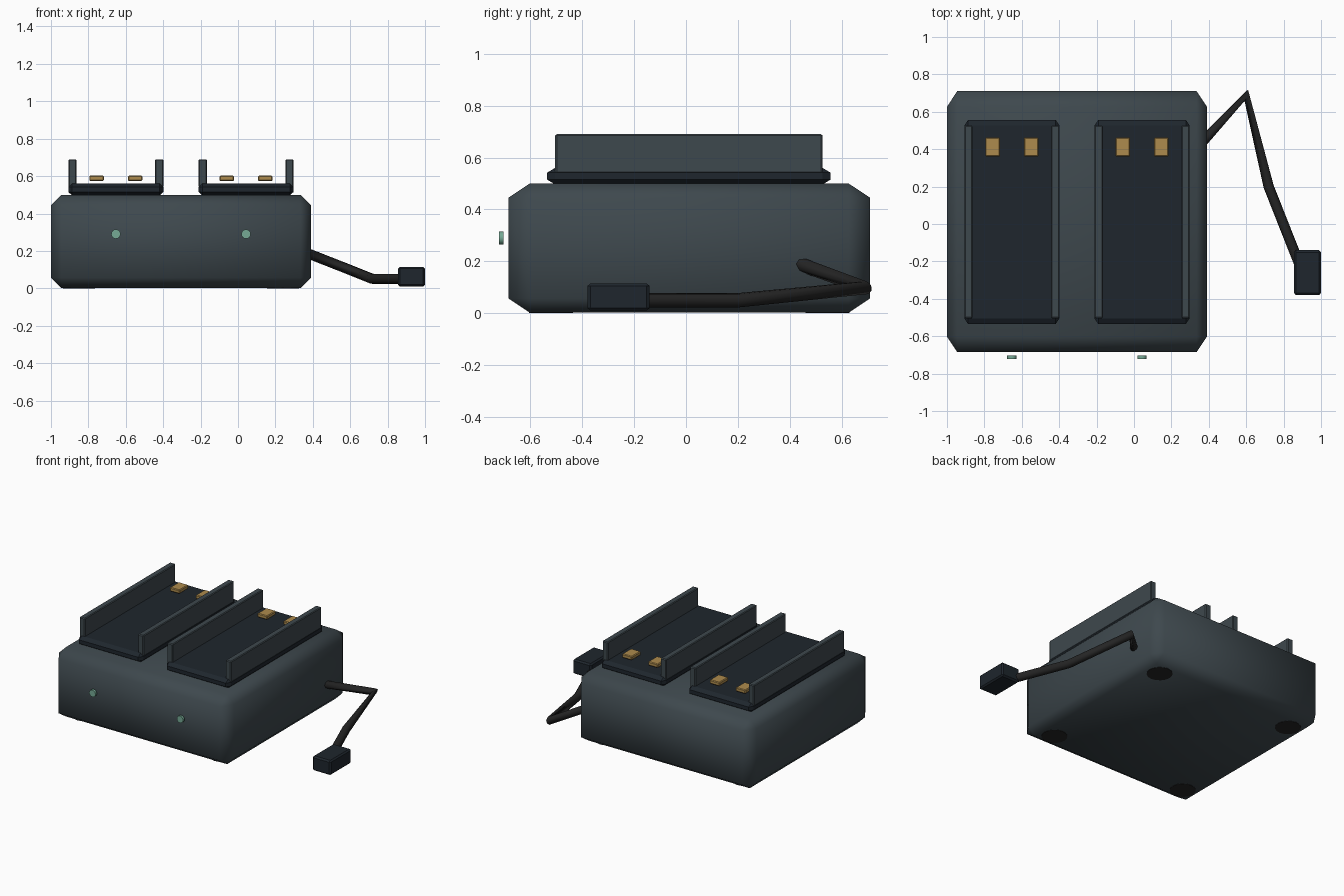
import bpy, bmesh, math
from mathutils import Vector

if "Cube" in bpy.data.objects:
    bpy.data.objects.remove(bpy.data.objects["Cube"])


def material(name, rgb):
    m = bpy.data.materials.new(name)
    m.diffuse_color = (*rgb, 1)
    m.use_nodes = True
    m.node_tree.nodes["Principled BSDF"].inputs["Base Color"].default_value = m.diffuse_color
    return m


SHELL = material("slate_shell", (0.048, 0.065, 0.075))
DARK = material("dark_plastic", (0.013, 0.019, 0.026))
RUBBER = material("black_rubber", (0.018, 0.018, 0.018))
BRASS = material("brass", (0.42, 0.26, 0.075))
LED = material("led_green", (0.18, 0.40, 0.30))


def finish(name, bm, mat, angle=None):
    me = bpy.data.meshes.new(name)
    bm.to_mesh(me)
    bm.free()
    ob = bpy.data.objects.new(name, me)
    bpy.context.collection.objects.link(ob)
    me.materials.append(mat)
    if angle:
        bpy.ops.object.select_all(action='DESELECT')
        ob.select_set(True)
        bpy.context.view_layer.objects.active = ob
        bpy.ops.object.shade_smooth_by_angle(angle=math.radians(angle))
    return ob


def box(name, lo, hi, chamfer, mat, angle=None):
    """Box with a separate chamfer width along each axis."""
    lo, hi, c = Vector(lo), Vector(hi), Vector(chamfer)
    size, mid = hi - lo, (lo + hi) / 2
    bm = bmesh.new()
    bmesh.ops.create_cube(bm, size=1)
    bmesh.ops.scale(bm, vec=[s / k for s, k in zip(size, c)], verts=bm.verts)
    bmesh.ops.bevel(bm, geom=bm.edges[:], offset=1, offset_type='OFFSET',
                    segments=1, affect='EDGES', profile=0.5)
    bmesh.ops.scale(bm, vec=c, verts=bm.verts)
    bmesh.ops.translate(bm, vec=mid, verts=bm.verts)
    return finish(name, bm, mat, angle)


def cylinder(name, centre, radius, depth, axis, mat, sides=16):
    bm = bmesh.new()
    bmesh.ops.create_cone(bm, cap_ends=True, segments=sides, radius1=radius,
                          radius2=radius, depth=depth)
    turn = Vector((0, 0, 1)).rotation_difference(Vector(axis)).to_matrix()
    bmesh.ops.rotate(bm, matrix=turn, verts=bm.verts)
    bmesh.ops.translate(bm, vec=centre, verts=bm.verts)
    return finish(name, bm, mat, 40)


# Charger body
box("charger_body", (-1, -0.685, 0.002), (0.39, 0.71, 0.5),
    (0.055, 0.083, 0.055), SHELL, 60)

# Two battery bays, each with rails, contacts and an indicator light
for side, x in (("left", -0.653), ("right", 0.043)):
    box(f"{side}_bay_floor", (x - 0.254, -0.535, 0.497), (x + 0.254, 0.557, 0.56),
        (0.02, 0.03, 0.018), DARK, 30)
    for n, s in enumerate((-1, 1), 1):
        rx, cx = x + s * 0.232, x + s * 0.103
        box(f"{side}_rail_{n}", (rx - 0.022, -0.505, 0.54), (rx + 0.022, 0.527, 0.69),
            (0.005, 0.007, 0.005), SHELL)
        box(f"{side}_contact_{n}", (cx - 0.039, 0.36, 0.574), (cx + 0.039, 0.462, 0.602),
            (0.005, 0.005, 0.005), BRASS)
    cylinder(f"{side}_indicator", (x, -0.712, 0.29), 0.025, 0.017, (0, -1, 0), LED)

# Feet, flush with the ground
for i, x in enumerate((-0.85, 0.24)):
    for j, y in enumerate((-0.52, 0.545)):
        cylinder(f"foot_{i}{j}", (x, y, 0.02), 0.085, 0.04, (0, 0, 1), RUBBER)

# Power cable swept along a bent path
curve = bpy.data.curves.new("power_cable", 'CURVE')
curve.dimensions = '3D'
curve.bevel_depth = 0.028
curve.bevel_resolution = 2
curve.use_fill_caps = True
path = [(0.34, 0.41, 0.2), (0.6, 0.69, 0.098), (0.72, 0.2, 0.05), (0.89, -0.23, 0.05)]
spline = curve.splines.new('POLY')
spline.points.add(len(path) - 1)
for p, co in zip(spline.points, path):
    p.co = (*co, 1)
curve.materials.append(RUBBER)
cable = bpy.data.objects.new("power_cable", curve)
bpy.context.collection.objects.link(cable)

# Plug
box("cable_plug", (0.855, -0.38, 0.01), (1.0, -0.14, 0.115),
    (0.01, 0.012, 0.01), DARK)
